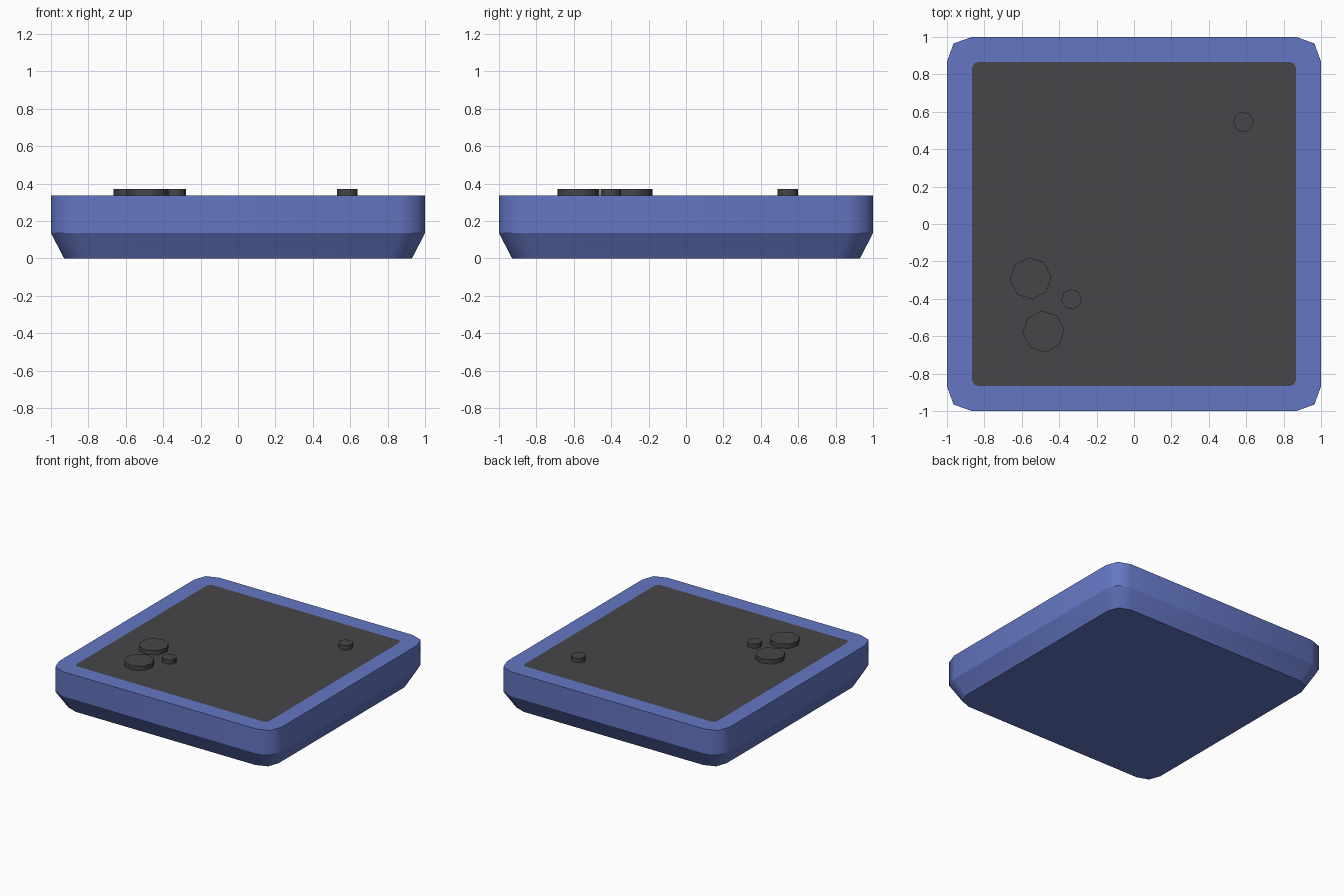
import bpy, bmesh, math

if "Cube" in bpy.data.objects:
    bpy.data.objects.remove(bpy.data.objects["Cube"])


def material(name, rgb):
    m = bpy.data.materials.new(name)
    m.diffuse_color = (*rgb, 1.0)
    m.use_nodes = True
    m.node_tree.nodes["Principled BSDF"].inputs["Base Color"].default_value = m.diffuse_color
    return m


BLUE = material("blue", (0.127, 0.181, 0.54))
DARK = material("dark grey", (0.061, 0.061, 0.066))


def outline(half, flat, mid):
    """Rounded square: three points per corner, turned four times."""
    pts = []
    for k in range(4):
        c, s = round(math.cos(k * math.pi / 2)), round(math.sin(k * math.pi / 2))
        for x, y in ((half, flat), (mid, mid), (flat, half)):
            pts.append((x * c - y * s, x * s + y * c))
    return pts


def finish(bm, name, mats):
    # horizontal edges stay crisp, upright walls shade smoothly
    bm.normal_update()
    for f in bm.faces:
        f.smooth = abs(f.normal.z) < 0.9
    for e in bm.edges:
        if abs(e.verts[0].co.z - e.verts[1].co.z) < 1e-4:
            e.smooth = False
    me = bpy.data.meshes.new(name)
    bm.to_mesh(me)
    bm.free()
    for m in mats:
        me.materials.append(m)
    ob = bpy.data.objects.new(name, me)
    bpy.context.collection.objects.link(ob)
    return ob


# Tray body: tapered foot, upright wall, flat rim, flush dark panel
bm = bmesh.new()
levels = [(0.93, 0.807, 0.897, 0.0), (1.0, 0.867, 0.965, 0.135),
          (1.0, 0.867, 0.965, 0.335), (0.865, 0.835, 0.857, 0.335)]
rings = [[bm.verts.new((x, y, z)) for x, y in outline(h, f, m)]
         for h, f, m, z in levels]
for a, b in zip(rings, rings[1:]):
    n = len(a)
    for i in range(n):
        j = (i + 1) % n
        bm.faces.new((a[i], a[j], b[j], b[i]))
bm.faces.new(rings[0][::-1])
bm.faces.new(rings[-1]).material_index = 1
finish(bm, "tray_body", [BLUE, DARK])

# Low eight-sided pebbles on the panel
for i, (x, y, r) in enumerate([(-0.553, -0.291, 0.112), (-0.484, -0.575, 0.112),
                               (-0.334, -0.402, 0.055), (0.585, 0.545, 0.055)]):
    bm = bmesh.new()
    low, top = ([bm.verts.new((x + r * math.cos(a), y + r * math.sin(a), z))
                 for a in (math.radians(5 + 45 * k) for k in range(8))]
                for z in (0.335, 0.37))
    for k in range(8):
        j = (k + 1) % 8
        bm.faces.new((low[k], low[j], top[j], top[k]))
    bm.faces.new(top)
    bm.faces.new(low[::-1])
    finish(bm, f"pebble_{i + 1}", [DARK])
